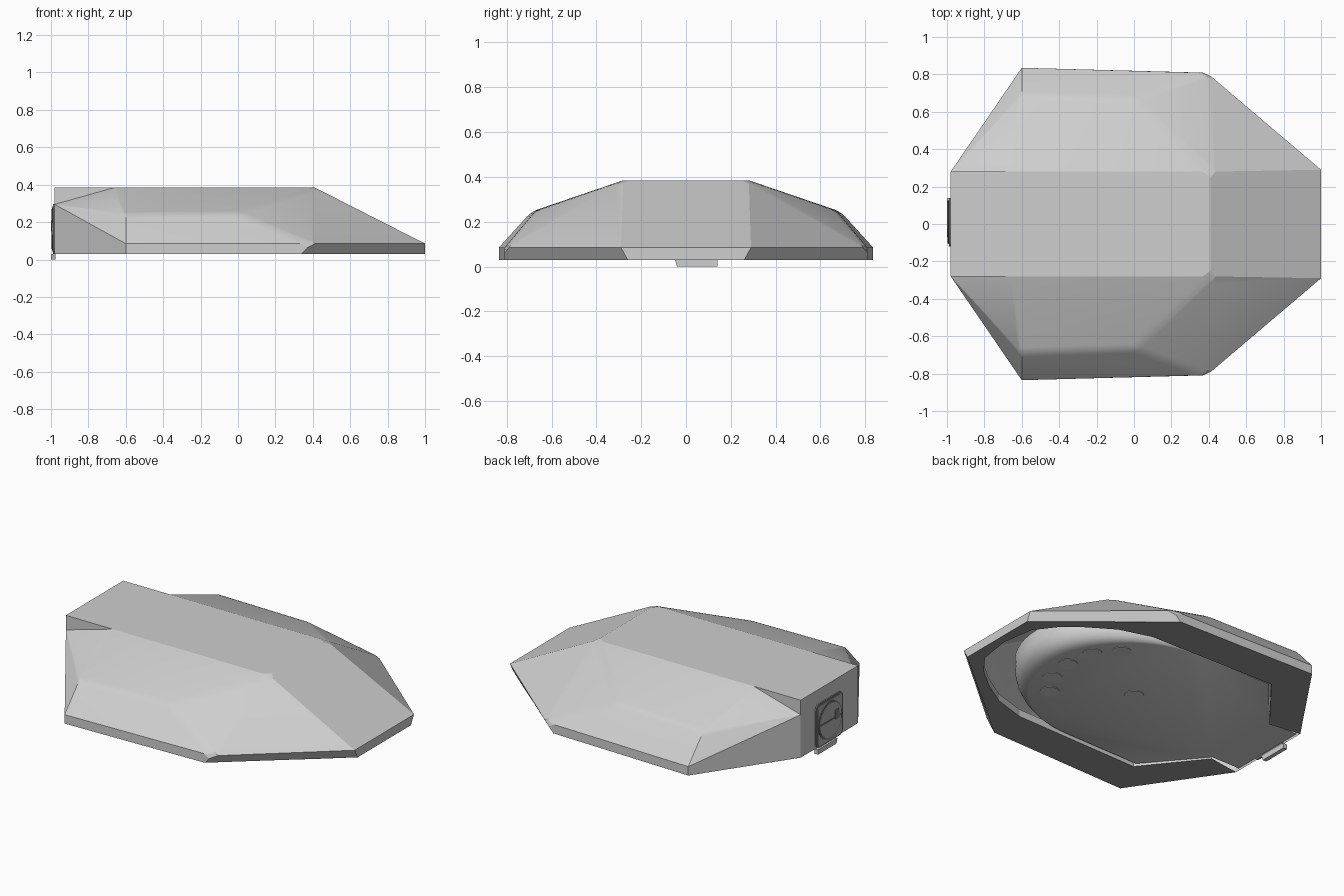
import bpy, bmesh, math

if "Cube" in bpy.data.objects:
    bpy.data.objects.remove(bpy.data.objects["Cube"])


def material(name, r, g, b):
    m = bpy.data.materials.new(name)
    m.diffuse_color = (r, g, b, 1)
    m.use_nodes = True
    m.node_tree.nodes["Principled BSDF"].inputs["Base Color"].default_value = m.diffuse_color
    return m


LIGHT = material("light_grey", 0.62, 0.62, 0.62)
UNDER = material("underside_grey", 0.32, 0.32, 0.32)
FLOOR = material("floor_grey", 0.65, 0.65, 0.65)
DARK = material("dark_grey", 0.22, 0.22, 0.22)
MID = material("mid_grey", 0.45, 0.45, 0.45)


def finish(bm, name, mats, angle=None):
    bmesh.ops.recalc_face_normals(bm, faces=bm.faces)
    me = bpy.data.meshes.new(name)
    bm.to_mesh(me)
    bm.free()
    ob = bpy.data.objects.new(name, me)
    bpy.context.collection.objects.link(ob)
    for m in mats:
        me.materials.append(m)
    if angle:
        bpy.ops.object.select_all(action='DESELECT')
        ob.select_set(True)
        bpy.context.view_layer.objects.active = ob
        bpy.ops.object.shade_smooth_by_angle(angle=math.radians(angle))
    return ob


# Faceted outer shell: corners of the +y half, mirrored by name
P = {
    "box_top": (-0.98, 0.28, 0.385), "box_eave": (-0.98, 0.28, 0.295),
    "box_rim": (-0.98, 0.28, 0.085), "box_foot": (-0.98, 0.28, 0.03),
    "valley": (-0.66, 0.28, 0.385), "roof": (0.41, 0.28, 0.385),
    "ridge_back": (-0.6, 0.69, 0.245), "ridge_front": (0.0, 0.67, 0.25),
    "side_back": (-0.6, 0.835, 0.085), "side_back_foot": (-0.6, 0.835, 0.03),
    "side_front": (0.39, 0.808, 0.085), "side_front_foot": (0.34, 0.81, 0.03),
    "nose": (1.0, 0.29, 0.085), "nose_foot": (1.0, 0.26, 0.03),
}
HALF = [
    ("valley", "roof", "ridge_front", "ridge_back"),
    ("ridge_back", "ridge_front", "side_front", "side_back"),
    ("roof", "side_front", "ridge_front"),
    ("roof", "nose", "side_front"),
    ("valley", "ridge_back", "box_eave"),
    ("box_eave", "ridge_back", "side_back"),
    ("box_eave", "side_back", "box_rim"),
    ("box_top", "valley", "box_eave"),
    ("side_back", "side_front", "side_front_foot", "side_back_foot"),
    ("side_front", "nose", "nose_foot", "side_front_foot"),
    ("box_rim", "side_back", "side_back_foot", "box_foot"),
]
ACROSS = [("box_top", "valley", "roof"), ("roof", "nose"), ("nose", "nose_foot"),
          ("box_top", "box_eave", "box_rim", "box_foot")]

bm = bmesh.new()
V = {s: {k: bm.verts.new((x, y * s, z)) for k, (x, y, z) in P.items()} for s in (1, -1)}
for s in (1, -1):
    for f in HALF:
        bm.faces.new([V[s][k] for k in f])
for f in ACROSS:
    bm.faces.new([V[1][k] for k in f] + [V[-1][k] for k in reversed(f)])
bmesh.ops.recalc_face_normals(bm, faces=bm.faces)
# Soften the long side ridge
ridges = [bm.edges.get((V[s]["ridge_front"], V[s][k]))
          for s in (1, -1) for k in ("ridge_back", "roof", "side_front")]
bmesh.ops.bevel(bm, geom=ridges, offset=0.03, segments=3, profile=0.5,
                affect='EDGES', clamp_overlap=True)
finish(bm, "outer_shell", [LIGHT], 15)

# Flat underside ring with a short inner lip
PAIRS = [((1, 0), (0.95, 0)), ((1, 0.26), (0.92, 0.2)), ((0.835, 0.4), (0.83, 0.32)),
         ((0.67, 0.535), (0.71, 0.42)), ((0.505, 0.67), (0.55, 0.52)),
         ((0.34, 0.81), (0.35, 0.58)), ((-0.6, 0.835), (-0.5, 0.6)),
         ((-0.98, 0.28), (-0.78, 0.25))]
bm = bmesh.new()
for s in (1, -1):
    rows = [(bm.verts.new((o[0], o[1] * s, 0.03)), bm.verts.new((i[0], i[1] * s, 0.03)),
             bm.verts.new((i[0], i[1] * s, 0.075))) for o, i in PAIRS]
    for a, b in zip(rows, rows[1:]):
        bm.faces.new((a[0], b[0], b[1], a[1]))
        f = bm.faces.new((a[1], b[1], b[2], a[2]))
        f.material_index = 1
bmesh.ops.remove_doubles(bm, verts=bm.verts, dist=0.0005)
ring = finish(bm, "underside_ring", [UNDER, LIGHT])


# Cabin tub: flat floor, rounded front, coved wall
def tub_outline(d, z):
    pts = [(-0.975, -0.25), (-0.78, -0.25), (-0.5, -0.58)]
    for i in range(33):
        t = -math.pi / 2 + math.pi * i / 32
        pts.append(((0.6 + d) * math.cos(t), (0.57 + 0.3 * d) * math.sin(t)))
    pts += [(-0.5, 0.58), (-0.78, 0.25), (-0.975, 0.25)]
    return [(x, y, z) for x, y in pts]


bm = bmesh.new()
LEVELS = [(0, 0.04), (0.035, 0.046), (0.065, 0.062), (0.09, 0.09), (0.105, 0.13), (0.11, 0.2)]
loops = [[bm.verts.new(p) for p in tub_outline(d, z)] for d, z in LEVELS]
bm.faces.new(loops[0])
for a, b in zip(loops, loops[1:]):
    for i in range(len(a) - 1):
        bm.faces.new((a[i], a[i + 1], b[i + 1], b[i]))
finish(bm, "cabin_tub", [FLOOR], 35)


def prism(name, pts, lo, hi, mat, axis="x"):
    """Extrude a flat outline along x (points are y, z) or z (points are x, y)."""
    bm = bmesh.new()
    put = (lambda p, h: (h, p[0], p[1])) if axis == "x" else (lambda p, h: (p[0], p[1], h))
    a = [bm.verts.new(put(p, lo)) for p in pts]
    b = [bm.verts.new(put(p, hi)) for p in pts]
    bm.faces.new(a)
    bm.faces.new(b)
    for i in range(len(a)):
        j = (i + 1) % len(a)
        bm.faces.new((a[i], a[j], b[j], b[i]))
    return finish(bm, name, [mat], 30)


def circle(cx, cy, r, n=32):
    return [(cx + r * math.cos(2 * math.pi * i / n), cy + r * math.sin(2 * math.pi * i / n))
            for i in range(n)]


def round_rect(x0, x1, y0, y1, r):
    pts = []
    for k, (cx, cy) in enumerate([(x1 - r, y1 - r), (x0 + r, y1 - r),
                                  (x0 + r, y0 + r), (x1 - r, y0 + r)]):
        for i in range(6):
            t = math.pi / 2 * (k + i / 5)
            pts.append((cx + r * math.cos(t), cy + r * math.sin(t)))
    return pts


# Floor discs under the tub
for i, (x, y) in enumerate([(0.48, -0.14), (0.51, 0.03), (0.48, 0.21),
                            (0.37, 0.33), (0.39, -0.27), (0, 0)]):
    prism(f"floor_disc_{i + 1}", circle(x, y, 0.055, 24), 0.037, 0.041, FLOOR, "z")

# Entrance hatch on the rear end
prism("hatch_frame", round_rect(-0.12, 0.14, 0.03, 0.297, 0.03), -0.988, -0.978, DARK)
prism("hatch_panel", round_rect(-0.108, 0.128, 0.04, 0.286, 0.025), -0.991, -0.98, MID)
prism("hatch_door_edge", circle(0.01, 0.163, 0.115), -0.994, -0.98, DARK)
prism("hatch_door", circle(0.01, 0.163, 0.106), -0.996, -0.98, MID)
prism("hatch_seam", round_rect(-0.105, 0.125, 0.158, 0.168, 0.004), -0.998, -0.98, DARK)
prism("hatch_handle", round_rect(-0.07, -0.03, 0.15, 0.21, 0.01), -1.0, -0.98, DARK)

# Small step below the hatch
prism("entrance_step", [(-0.05, 0.03), (-0.04, 0.0), (0.14, 0.0), (0.14, 0.03)],
      -1.0, -0.975, LIGHT)
